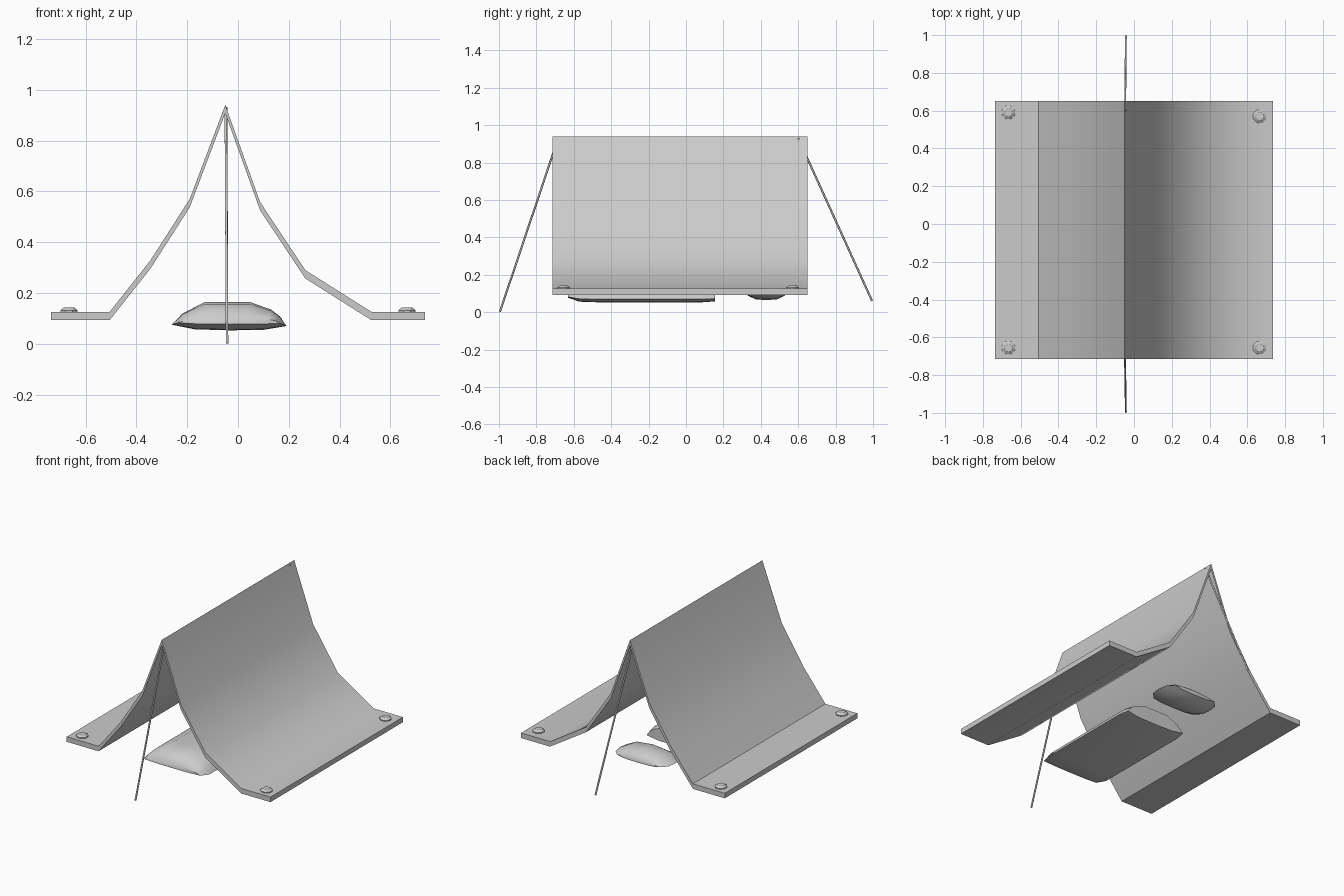
import bpy, bmesh, math
from mathutils import Vector

if "Cube" in bpy.data.objects:
    bpy.data.objects.remove(bpy.data.objects["Cube"])


def finish(name, bm, angle=50):
    bmesh.ops.recalc_face_normals(bm, faces=bm.faces)
    me = bpy.data.meshes.new(name)
    bm.to_mesh(me)
    bm.free()
    ob = bpy.data.objects.new(name, me)
    bpy.context.collection.objects.link(ob)
    bpy.ops.object.select_all(action='DESELECT')
    ob.select_set(True)
    bpy.context.view_layer.objects.active = ob
    bpy.ops.object.shade_smooth_by_angle(angle=math.radians(angle))
    return ob


def loft(name, rings, angle=50):
    """Closed skin through matching rings of points, capped at both ends."""
    bm = bmesh.new()
    loops = [[bm.verts.new(p) for p in r] for r in rings]
    n = len(loops[0])
    for a, b in zip(loops, loops[1:]):
        for i in range(n):
            j = (i + 1) % n
            bm.faces.new((a[i], a[j], b[j], b[i]))
    bm.faces.new(loops[0])
    bm.faces.new(loops[-1])
    return finish(name, bm, angle)


# Draped canopy: one sagging profile, given thickness straight down
top = [(-0.735, 0.126), (-0.505, 0.126), (-0.345, 0.328), (-0.19, 0.57), (-0.05, 0.94),
       (0.087, 0.558), (0.265, 0.29), (0.525, 0.126), (0.735, 0.126)]
section = top + [(x, z - 0.033) for x, z in reversed(top)]
loft("canopy", [[(x, y, z) for x, z in section] for y in (-0.715, -0.5, 0.43, 0.65)])


# Guy poles leaning out from the ridge
def rod(name, a, b, r=0.0055):
    a, b = Vector(a), Vector(b)
    d = b - a
    bm = bmesh.new()
    bmesh.ops.create_cone(bm, cap_ends=True, segments=6, radius1=r, radius2=r, depth=d.length)
    bmesh.ops.rotate(bm, verts=bm.verts, matrix=d.to_track_quat('Z', 'Y').to_matrix())
    bmesh.ops.translate(bm, verts=bm.verts, vec=(a + b) / 2)
    finish(name, bm, 70)


rod("front_guy_pole", (-0.043, -0.995, 0.002), (-0.048, -0.69, 0.91))
rod("back_guy_pole", (-0.043, 0.995, 0.06), (-0.047, 0.6, 0.93))

# Low domed pegs at the corners
for i, (x, y) in enumerate([(-0.665, -0.655), (0.665, -0.655), (-0.665, 0.59), (0.665, 0.57)]):
    loft(f"corner_peg_{i + 1}",
         [[(x + r * math.cos((k + .5) * math.pi / 4), y + r * math.sin((k + .5) * math.pi / 4), z)
           for k in range(8)]
          for r, z in [(0.036, 0.12), (0.037, 0.132), (0.022, 0.143)]], 30)


# Bedding: stuffed shapes, squeezed towards their ends
def cushion(name, outline, stations, cx, cz):
    loft(name, [[(cx + (x - cx) * sx, y, cz + (z - cz) * sz) for x, z in outline]
                for y, sx, sz in stations], 60)


mat = [(-0.26, 0.075), (-0.22, 0.118), (-0.13, 0.165), (0.045, 0.165), (0.13, 0.135),
       (0.165, 0.108), (0.19, 0.07), (0.10, 0.055), (-0.03, 0.053), (-0.17, 0.057)]
cushion("sleeping_mat", mat,
        [(-0.63, 0.9, 0.25), (-0.57, 1, 0.9), (-0.48, 1, 1), (0.09, 1, 1), (0.155, 0.94, 0.85)],
        -0.035, 0.085)

pillow = [(-0.225, 0.1), (-0.14, 0.14), (-0.02, 0.155), (0.10, 0.14), (0.175, 0.1),
          (0.10, 0.07), (-0.02, 0.064), (-0.14, 0.07)]
cushion("pillow", pillow,
        [(0.33, 0.75, 0.3), (0.37, 0.95, 0.85), (0.43, 1, 1), (0.49, 0.95, 0.85), (0.53, 0.75, 0.3)],
        -0.025, 0.1)
